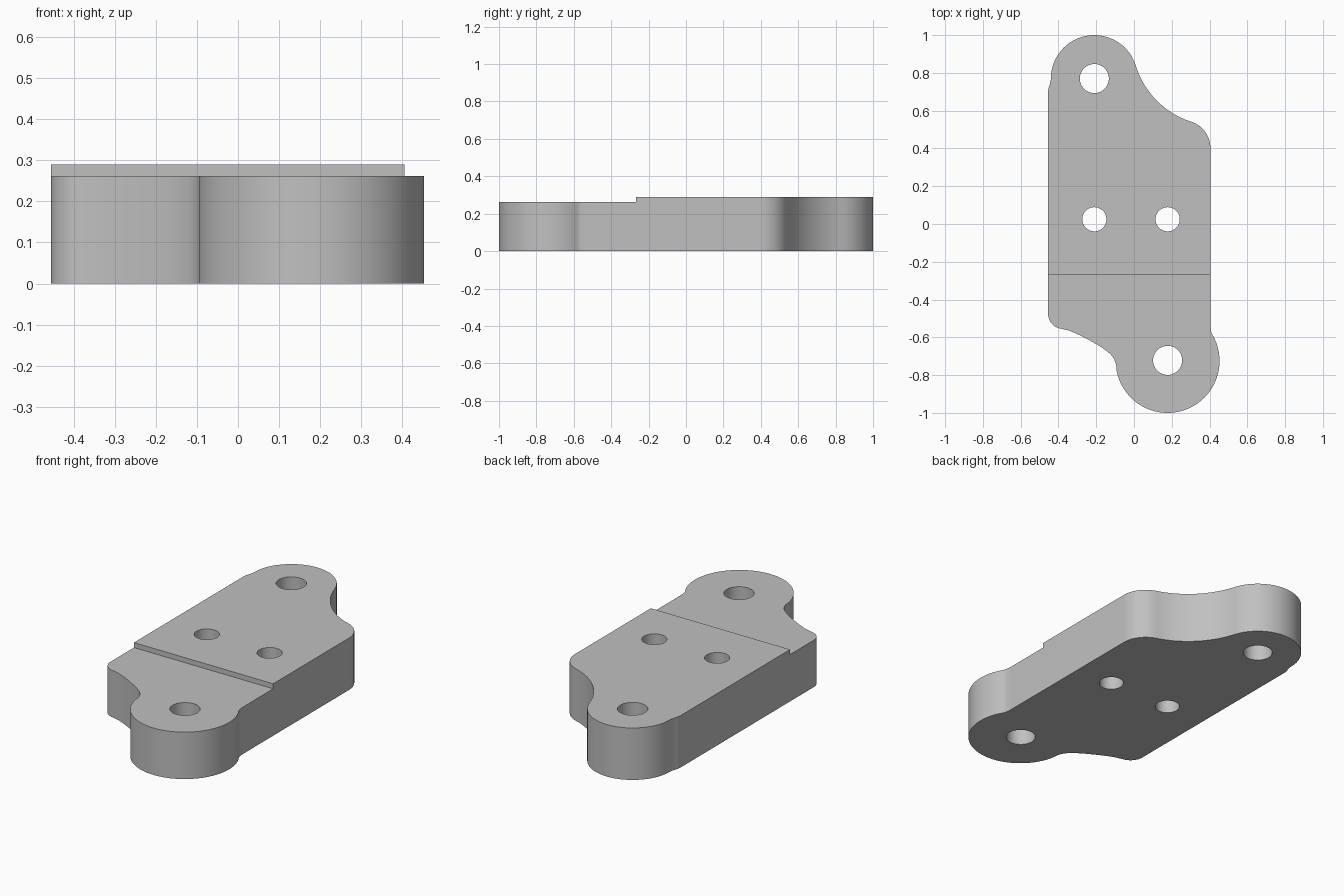
import bpy
import bmesh
from math import sin, cos, radians
from mathutils import Vector

cube = bpy.data.objects.get("Cube")
if cube:
    bpy.data.objects.remove(cube, do_unlink=True)

HEIGHT, STEP_HEIGHT, STEP_Y = 0.29, 0.262, -0.268

grey = bpy.data.materials.new("plain grey")
grey.use_nodes = True
grey.diffuse_color = (0.53, 0.53, 0.53, 1)
grey.node_tree.nodes["Principled BSDF"].inputs["Base Color"].default_value = grey.diffuse_color


def arc(cx, cy, r, start, end, n):
    """Points along a circular arc, angles in degrees."""
    angles = [radians(start + (end - start) * i / n) for i in range(n + 1)]
    return [Vector((cx + r * cos(a), cy + r * sin(a))) for a in angles]


def blend(points, n=5):
    """Smooth curve through the inner points; the end points only steer it."""
    p = [Vector(q) for q in points]
    out = []
    for a, b, c, d in zip(p, p[1:], p[2:], p[3:]):
        for i in range(n):
            t = i / n
            out.append(0.5 * (2 * b + (c - a) * t + (2 * a - 5 * b + 4 * c - d) * t * t
                              + (3 * b - a - 3 * c + d) * t ** 3))
    return out + [p[-2]]


def prism(name, outline, z0, z1):
    """Extruded solid from a counter-clockwise outline."""
    bm = bmesh.new()
    face = bm.faces.new([bm.verts.new((p[0], p[1], z0)) for p in outline])
    top = bmesh.ops.extrude_face_region(bm, geom=[face])["geom"]
    verts = [g for g in top if isinstance(g, bmesh.types.BMVert)]
    bmesh.ops.translate(bm, verts=verts, vec=(0, 0, z1 - z0))
    bmesh.ops.recalc_face_normals(bm, faces=bm.faces)
    mesh = bpy.data.meshes.new(name)
    bm.to_mesh(mesh)
    bm.free()
    mesh.materials.append(grey)
    obj = bpy.data.objects.new(name, mesh)
    bpy.context.collection.objects.link(obj)
    return obj


# Plate outline, counter-clockwise from the front lobe
outline = arc(0.178, -0.725, 0.275, 190, 392, 56)
outline += blend([(0.43, -0.61), (0.411, -0.579), (0.406, -0.55), (0.405, -0.52), (0.405, -0.4)])[1:]
outline += arc(0.255, 0.40, 0.15, 0, 72, 14)
outline += arc(0.44, 0.97, 0.45, 252, 197, 18)[1:]
outline += arc(-0.21, 0.77, 0.23, 17, 180, 44)[1:]
outline += blend([(-0.44, 0.79), (-0.44, 0.765), (-0.447, 0.735), (-0.455, 0.70), (-0.455, 0.6)])[1:]
outline += arc(-0.375, -0.475, 0.08, 180, 262, 12)
outline += blend([(-0.43, -0.54), (-0.365, -0.557), (-0.285, -0.59), (-0.18, -0.648),
                  (-0.12, -0.695), (-0.096, -0.74), (-0.093, -0.773), (-0.08, -0.82)])[1:-1]
plate = prism("mounting_plate", outline, 0, HEIGHT)

# Cutters: lowered front section and four through holes
cutters = [prism("step_cutter", [(-1, -2), (1, -2), (1, STEP_Y), (-1, STEP_Y)], STEP_HEIGHT, 1)]
for x, y, r in [(-0.21, 0.77, 0.077), (0.178, -0.722, 0.077),
                (-0.21, 0.025, 0.064), (0.178, 0.025, 0.064)]:
    cutters.append(prism("hole_cutter", arc(x, y, r, 0, 360, 40)[:-1], -1, 1))

bpy.ops.object.select_all(action="DESELECT")
plate.select_set(True)
bpy.context.view_layer.objects.active = plate
for cutter in cutters:
    cutter.hide_render = True
    mod = plate.modifiers.new("cut", "BOOLEAN")
    mod.operation = "DIFFERENCE"
    mod.solver = "EXACT"
    mod.object = cutter
    bpy.ops.object.modifier_apply(modifier=mod.name)
    bpy.data.objects.remove(cutter, do_unlink=True)

bpy.ops.object.shade_smooth_by_angle(angle=radians(30))
